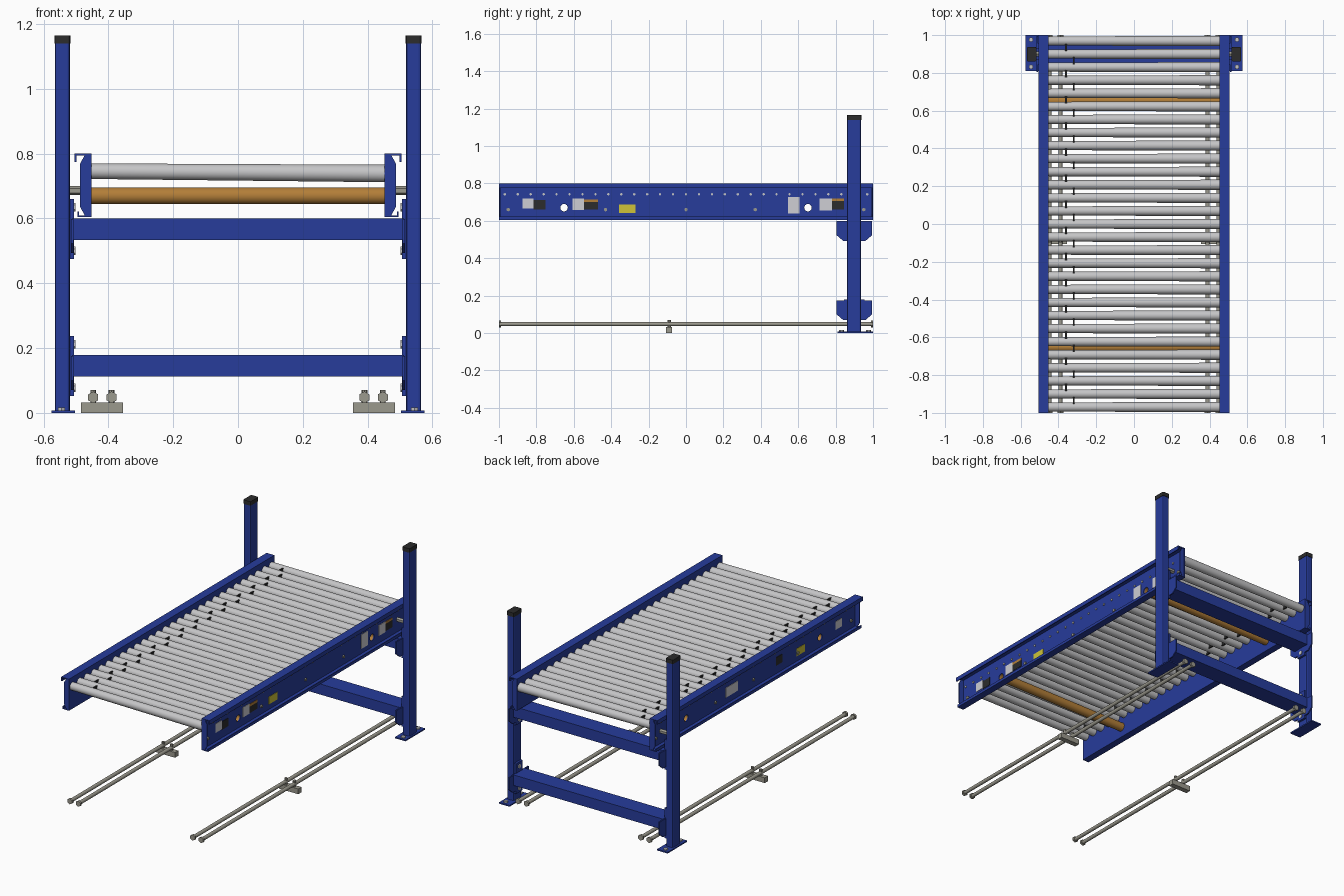
import bpy, bmesh, math
from mathutils import Vector, Matrix

if "Cube" in bpy.data.objects:
    bpy.data.objects.remove(bpy.data.objects["Cube"])


def mat(name, r, g, b):
    m = bpy.data.materials.new(name)
    m.diffuse_color = (r, g, b, 1)
    m.use_nodes = True
    m.node_tree.nodes["Principled BSDF"].inputs["Base Color"].default_value = m.diffuse_color
    return m


BLUE = mat("blue paint", 0.02, 0.045, 0.33)
STEEL = mat("roller steel", 0.56, 0.56, 0.57)
GOLD = mat("gold tube", 0.45, 0.21, 0.04)
ROD = mat("dull steel", 0.33, 0.32, 0.27)
BLACK = mat("black plastic", 0.025, 0.025, 0.025)
YELLOW = mat("yellow label", 0.62, 0.55, 0.04)
WHITE = mat("white label", 0.62, 0.62, 0.66)


def finish(name, bm, material, smooth=False):
    bmesh.ops.recalc_face_normals(bm, faces=bm.faces)
    me = bpy.data.meshes.new(name)
    bm.to_mesh(me)
    bm.free()
    me.materials.append(material)
    ob = bpy.data.objects.new(name, me)
    bpy.context.collection.objects.link(ob)
    if smooth:
        bpy.ops.object.select_all(action='DESELECT')
        ob.select_set(True)
        bpy.context.view_layer.objects.active = ob
        bpy.ops.object.shade_smooth_by_angle(angle=math.radians(40))
    return ob


def box(name, x, y, z, material, bevel=0):
    """Box from (low, high) ranges on each axis."""
    bm = bmesh.new()
    bmesh.ops.create_cube(bm, size=1)
    for v in bm.verts:
        v.co = [(r[0] + r[1]) / 2 + c * (r[1] - r[0]) for c, r in zip(v.co, (x, y, z))]
    if bevel:
        edges = [e for e in bm.edges if abs(e.verts[0].co.z - e.verts[1].co.z) > 0.001]
        bmesh.ops.bevel(bm, geom=edges, offset=bevel, segments=2, affect='EDGES', profile=0.5)
    return finish(name, bm, material)


def prism(name, outline, offset, to_world, material):
    """Outline extruded between two offsets; to_world(a, b, t) places each point."""
    bm = bmesh.new()
    vs = [bm.verts.new(to_world(a, b, offset[0])) for a, b in outline]
    face = bm.faces.new(vs)
    ext = bmesh.ops.extrude_face_region(bm, geom=[face])
    move = Vector(to_world(0, 0, offset[1])) - Vector(to_world(0, 0, offset[0]))
    bmesh.ops.translate(bm, vec=move, verts=[v for v in ext["geom"] if isinstance(v, bmesh.types.BMVert)])
    return finish(name, bm, material)


def rod(name, a, b, r1, material, r2=None, sides=16):
    a, b = Vector(a), Vector(b)
    bm = bmesh.new()
    m = Matrix.Translation((a + b) / 2) @ (b - a).to_track_quat('Z', 'Y').to_matrix().to_4x4()
    bmesh.ops.create_cone(bm, cap_ends=True, segments=sides, radius1=r1,
                          radius2=r1 if r2 is None else r2, depth=(b - a).length, matrix=m)
    return finish(name, bm, material, sides > 8)


def tube(name, y, z, ro, ri, half, material):
    """Hollow tube lying along x."""
    bm = bmesh.new()
    n = 24
    rings = []
    for x, r in ((-half, ro), (half, ro), (half, ri), (-half, ri)):
        rings.append([bm.verts.new((x, y + r * math.cos(k * math.tau / n), z + r * math.sin(k * math.tau / n)))
                      for k in range(n)])
    for i in range(4):
        p, q = rings[i], rings[(i + 1) % 4]
        for k in range(n):
            bm.faces.new((p[k], p[(k + 1) % n], q[(k + 1) % n], q[k]))
    return finish(name, bm, material, True)


# Roller bed with drive belts alternating between two tracks
COUNT, PITCH = 29, 0.0692
ys = [(i - (COUNT - 1) / 2) * PITCH for i in range(COUNT)]
for i, y in enumerate(ys):
    rod("roller", (-0.452, y, 0.746), (0.452, y, 0.739), 0.024, STEEL, 0.027, 24)
    if i < COUNT - 1:
        x = -0.36 if i % 2 else -0.32
        box("drive_belt", (x - 0.004, x + 0.004), (y, y + PITCH), (0.729, 0.764), BLACK)

# Cross tubes under the rollers
TUBE_Y = (-0.652, 0.652)
for y in TUBE_Y:
    tube("cross_tube", y, 0.67, 0.026, 0.021, 0.455, GOLD)

# Helper that opens the side rails at the tube ends
bm = bmesh.new()
for y in TUBE_Y:
    m = Matrix.Translation((0, y, 0.67)) @ Matrix.Rotation(math.pi / 2, 4, 'Y')
    bmesh.ops.create_cone(bm, cap_ends=True, segments=16, radius1=0.02, radius2=0.02, depth=1.4, matrix=m)
cutter = finish("tube_hole_cutter", bm, BLUE)
cutter.hide_render = True
cutter.hide_viewport = False
cutter.display_type = 'WIRE'

RAIL = [(0.452, 0.605), (0.496, 0.605), (0.496, 0.622), (0.491, 0.622), (0.491, 0.61), (0.458, 0.61),
        (0.458, 0.794), (0.499, 0.794), (0.499, 0.775), (0.505, 0.775), (0.505, 0.80), (0.452, 0.80)]
END = [(0.458, 0.61), (0.473, 0.61), (0.488, 0.637), (0.488, 0.768), (0.474, 0.794), (0.458, 0.794)]
WING = [(0.805, 0.03), (0.84, 0.0), (0.96, 0.0), (0.995, 0.03), (0.995, 0.105), (0.805, 0.105)]

# Labels on each rail: (y low, y high, z low, z high, material)
LABELS = {
    1: [(-0.357, -0.271, 0.642, 0.688, YELLOW), (-0.875, -0.815, 0.665, 0.72, WHITE),
        (-0.815, -0.752, 0.66, 0.71, BLACK), (-0.608, -0.545, 0.658, 0.72, WHITE),
        (-0.545, -0.47, 0.66, 0.70, BLACK), (-0.545, -0.47, 0.70, 0.715, GOLD),
        (0.545, 0.607, 0.64, 0.728, WHITE), (0.715, 0.78, 0.655, 0.72, WHITE),
        (0.78, 0.845, 0.66, 0.705, BLACK), (0.78, 0.845, 0.705, 0.718, GOLD)],
    -1: [(-0.50, -0.42, 0.642, 0.688, YELLOW), (0.15, 0.27, 0.65, 0.71, WHITE),
         (-0.28, -0.22, 0.66, 0.71, BLACK), (-0.86, -0.80, 0.66, 0.71, WHITE)],
}

for s in (1, -1):
    def xs(a, b):
        return tuple(sorted((s * a, s * b)))

    def along_y(a, b, t):
        return (s * a, t, b)

    # Side rail, open outward, with end plates
    rail = prism("side_rail", RAIL, (-1, 1), along_y, BLUE)
    cut = rail.modifiers.new("tube holes", 'BOOLEAN')
    cut.operation = 'DIFFERENCE'
    cut.object = cutter
    cut.solver = 'EXACT'
    for y in (-0.998, 0.992):
        prism("rail_end_plate", END, (y, y + 0.006), along_y, BLUE)
    for y in ys:
        rod("axle_bolt", (s * 0.456, y, 0.742), (s * 0.463, y, 0.742), 0.007, STEEL, sides=6)
    for y in (-0.95, -0.43, 0.0, 0.37, 0.95):
        rod("rail_bolt", (s * 0.456, y, 0.66), (s * 0.466, y, 0.66), 0.01, ROD, sides=6)
    for y0, y1, z0, z1, m in LABELS[s]:
        box("rail_label", xs(0.456, 0.4605), (y0, y1), (z0, z1), m)

    # Upright post, cap and foot plate
    box("post", xs(0.519, 0.565), (0.862, 0.936), (0.0, 1.145), BLUE, 0.008)
    box("post_cap", xs(0.517, 0.567), (0.86, 0.938), (1.14, 1.165), BLACK, 0.008)
    box("foot_plate", xs(0.503, 0.575), (0.81, 1.0), (0.0, 0.008), BLUE)
    for y in (0.832, 0.976):
        rod("anchor_bolt", (s * 0.545, y, 0.006), (s * 0.545, y, 0.016), 0.013, STEEL, sides=6)

    # Beam end brackets with bolts
    for low in (0.052, 0.475):
        box("beam_bracket", xs(0.506, 0.519), (0.868, 0.932), (low, low + 0.185), BLUE)
        prism("bracket_wing", WING, (0.508, 0.516),
              lambda a, b, t: (s * t, a, low + 0.018 + b), BLUE)
        for z in (low + 0.025, low + 0.16):
            rod("bracket_bolt", (s * 0.502, 0.9, z), (s * 0.51, 0.9, z), 0.013, STEEL, sides=6)
    rod("rail_mount_bolt", (s * 0.458, 0.9, 0.686), (s * 0.52, 0.9, 0.686), 0.014, ROD, sides=6)

    # Floor guide rods with end heads and a shared support block
    for x in (0.39, 0.447):
        rod("guide_rod", (s * x, -0.995, 0.048), (s * x, 0.995, 0.048), 0.011, ROD, sides=12)
        for y in (-1.0, 0.988):
            rod("rod_head", (s * x, y, 0.048), (s * x, y + 0.012, 0.048), 0.018, ROD, sides=6)
        rod("rod_clamp", (s * x, -0.09, 0.028), (s * x, -0.09, 0.07), 0.009, ROD, sides=8)
    box("rod_support", xs(0.355, 0.485), (-0.106, -0.074), (0.0, 0.032), ROD)

# Cross beams between the posts
for z0, z1 in ((0.113, 0.178), (0.533, 0.60)):
    box("cross_beam", (-0.512, 0.512), (0.845, 0.955), (z0, z1), BLUE)
